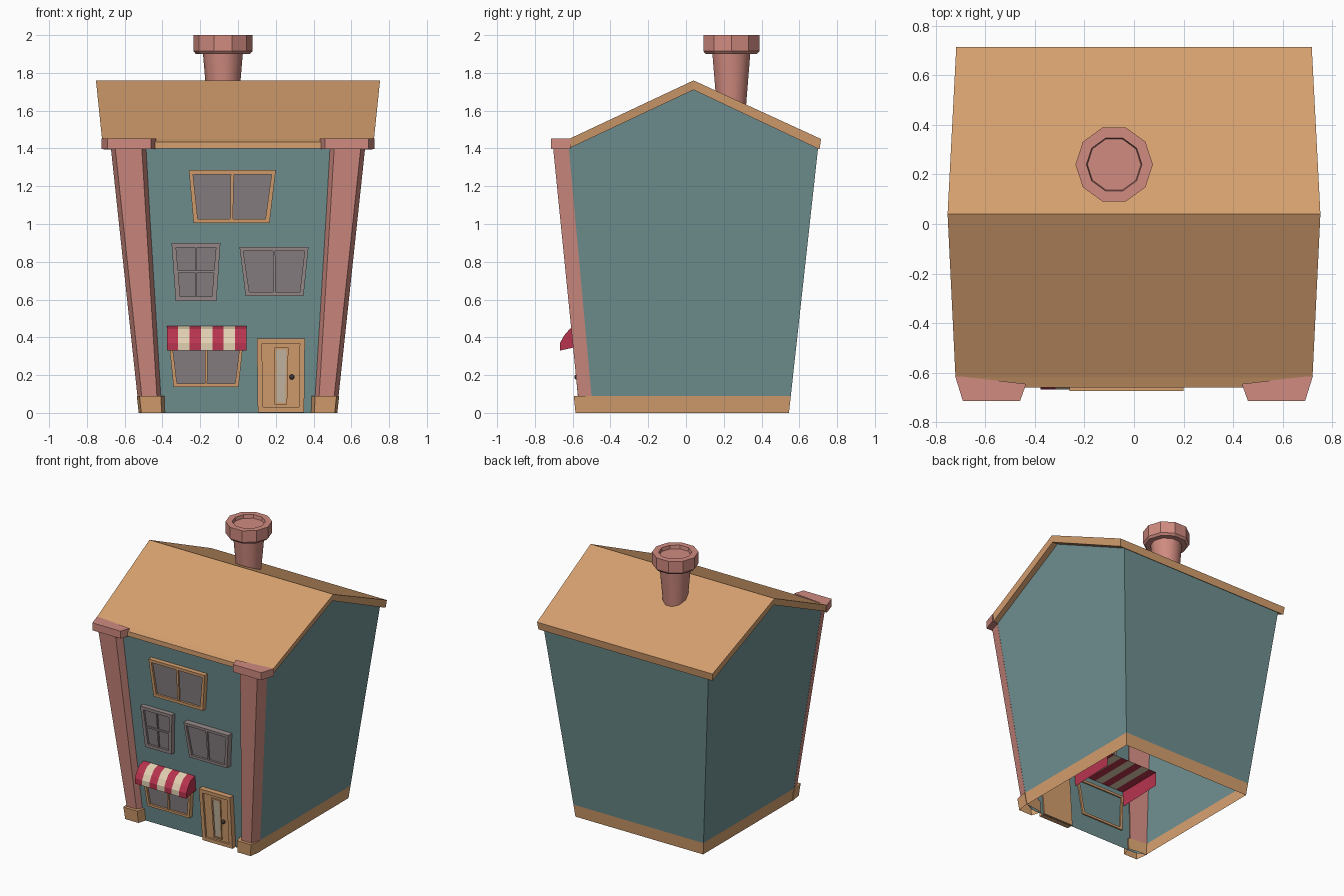
import bpy, bmesh, math

if "Cube" in bpy.data.objects:
    bpy.data.objects.remove(bpy.data.objects["Cube"])

def srgb(r, g, b):
    f = lambda c: c / 12.92 if c <= 0.04045 else ((c + 0.055) / 1.055) ** 2.4
    return (f(r / 255), f(g / 255), f(b / 255), 1)

def material(name, *rgb):
    m = bpy.data.materials.new(name)
    m.diffuse_color = srgb(*rgb)
    m.use_nodes = True
    m.node_tree.nodes["Principled BSDF"].inputs["Base Color"].default_value = m.diffuse_color
    return m

TEAL = material("teal wall", 112, 144, 145)
WOOD = material("light wood", 214, 160, 111)
PINK = material("pink plaster", 208, 139, 128)
GLASS = material("grey glass", 137, 128, 132)
GREY = material("grey frame", 152, 139, 138)
RED = material("awning red", 184, 52, 78)
CREAM = material("awning cream", 226, 208, 178)
PANE = material("door pane", 200, 184, 164)
DARK = material("dark knob", 62, 54, 56)

def build(name, verts, faces, mats, index=None, fix=True):
    me = bpy.data.meshes.new(name)
    me.from_pydata(verts, [], faces)
    for m in mats:
        me.materials.append(m)
    if index:
        for p in me.polygons:
            p.material_index = index[p.index]
    if fix:
        bm = bmesh.new()
        bm.from_mesh(me)
        bmesh.ops.recalc_face_normals(bm, faces=bm.faces)
        bm.to_mesh(me)
        bm.free()
    ob = bpy.data.objects.new(name, me)
    bpy.context.collection.objects.link(ob)
    return ob

def bands(n, levels):
    return [(l * n + i, l * n + (i + 1) % n, (l + 1) * n + (i + 1) % n, (l + 1) * n + i)
            for l in range(levels - 1) for i in range(n)]

# flaring outline of the house at height z
half_w = lambda z: 0.522 + 0.107 * z
back = lambda z: 0.545 + 0.11 * z
front = lambda z: -0.525 - 0.089 * z
side_front = lambda z: -0.492 - 0.0916 * z
pillar_front = lambda z: -0.563 - 0.1 * z

# walls: open shell, wood skirting on the sides and back
verts = []
for z in (0, 0.09, 1.4):
    w, b, f, s = half_w(z), back(z), front(z), side_front(z)
    verts += [(w, s, z), (w, b, z), (-w, b, z), (-w, s, z), (-w + 0.07, f, z), (w - 0.07, f, z)]
faces = bands(6, 3)
verts += [(0.703, 0.04, 1.71), (-0.703, 0.04, 1.71)]
faces += [(12, 13, 18), (14, 15, 19)]
build("walls", verts, faces, [TEAL, WOOD], [1 if i < 3 else 0 for i in range(len(faces))], fix=False)

# roof slab with a front fascia
prof = [(-0.66, 1.40, 0.69), (-0.66, 1.435, 0.695), (-0.62, 1.45, 0.72), (0.04, 1.76, 0.752),
        (0.715, 1.45, 0.717), (0.707, 1.395, 0.712), (0.04, 1.71, 0.745), (-0.62, 1.40, 0.71)]
verts = [(s * x, y, z) for s in (-1, 1) for y, z, x in prof]
faces = bands(8, 2)
for o in (0, 8):
    faces += [tuple(o + i for i in q) for q in ((0, 1, 2, 7), (2, 3, 6, 7), (3, 4, 5, 6))]
build("roof", verts, faces, [WOOD])

# corner pillars with base and cap
def pillar_part(name, s, rings, mat, open_bottom=False):
    verts = [(s * x, y, z) for z, ring in rings for x, y in ring]
    faces = bands(4, 2) + [(4, 5, 6, 7)]
    if not open_bottom:
        faces.append((3, 2, 1, 0))
    build(name, verts, faces, [mat])

def shaft_ring(z):
    inner = 0.424 + 0.061 * z
    return (z, [(half_w(z) + 0.001, side_front(z)), (half_w(z) - 0.022, pillar_front(z)),
                (inner, pillar_front(z)), (inner - 0.029, front(z) + 0.015)])

def base_ring(z):
    return (z, [(half_w(z) + 0.004, side_front(z)), (half_w(z) - 0.01, pillar_front(z) - 0.022),
                (0.405 + 0.03 * z, pillar_front(z) - 0.022), (0.383 + 0.03 * z, front(z) + 0.015)])

cap = [(0.722, -0.612), (0.69, -0.715), (0.46, -0.715), (0.435, -0.645)]
for s, side in ((-1, "left"), (1, "right")):
    pillar_part(side + "_pillar", s, [shaft_ring(0.09), shaft_ring(1.4)], PINK)
    pillar_part(side + "_pillar_base", s, [base_ring(0), base_ring(0.09)], WOOD, True)
    pillar_part(side + "_pillar_cap", s, [(1.397, cap), (1.452, cap)], PINK)

# chimney pieces turned from a profile
def lathe(name, prof, n, smooth=False):
    verts = [(-0.08 + r * math.cos(2 * math.pi * i / n), 0.24 + r * math.sin(2 * math.pi * i / n), z)
             for r, z in prof for i in range(n)]
    k = len(prof)
    faces = bands(n, k) + [tuple(range(n))[::-1], tuple(range((k - 1) * n, k * n))]
    ob = build(name, verts, faces, [PINK])
    if smooth:
        for p in ob.data.polygons:
            p.use_smooth = len(p.vertices) == 4

lathe("chimney_shaft", [(0.078, 1.58), (0.107, 1.92)], 10, True)
lathe("chimney_cap", [(0.09, 1.9), (0.143, 1.9), (0.156, 1.915), (0.156, 2.0), (0.112, 2.0), (0.108, 1.975)], 10)

# plates lying on the sloping front wall, corners given as (x, z)
def prisms(name, quads, d0, d1, mat):
    verts, faces = [], []
    for q in quads:
        o = len(verts)
        verts += [(x, front(z) - d, z) for d in (d0, d1) for x, z in q]
        faces += [tuple(o + i for i in f) for f in bands(4, 2) + [(3, 2, 1, 0), (4, 5, 6, 7)]]
    build(name, verts, faces, [mat])

def trapezoid(bl, br, zb, tl, tr, zt):
    return [(bl, zb), (br, zb), (tr, zt), (tl, zt)]

def at(q, u, v):
    x0, x1 = q[0][0] + (q[1][0] - q[0][0]) * u, q[3][0] + (q[2][0] - q[3][0]) * u
    return (x0 + (x1 - x0) * v, q[0][1] + (q[2][1] - q[0][1]) * v)

def shrink(q, w):
    return [(x + sx * w, z + sz * w) for (x, z), (sx, sz) in zip(q, ((1, 1), (-1, 1), (-1, -1), (1, -1)))]

def frame(name, q, w, d, mat):
    inner = shrink(q, w)
    prisms(name, [[q[i], q[(i + 1) % 4], inner[(i + 1) % 4], inner[i]] for i in range(4)], -0.01, d, mat)
    return inner

def window(name, q, w, d, mat, cross=False):
    inner = frame(name + "_frame", q, w, d, mat)
    prisms(name + "_glass", [inner], d - 0.022, d - 0.015, GLASS)
    bars = [[at(inner, u, v) for u, v in ((0.48, 0), (0.52, 0), (0.52, 1), (0.48, 1))]]
    prisms(name + "_upright", bars, d - 0.016, d - 0.004, mat)
    if cross:
        bars = [[at(inner, u, v) for u, v in ((0, 0.48), (1, 0.48), (1, 0.53), (0, 0.53))]]
        prisms(name + "_crossbar", bars, d - 0.016, d - 0.006, mat)

window("top_window", trapezoid(-0.235, 0.167, 1.005, -0.26, 0.2, 1.285), 0.022, 0.035, WOOD)
window("middle_left_window", trapezoid(-0.33, -0.114, 0.593, -0.352, -0.093, 0.9), 0.024, 0.035, GREY, True)
window("middle_right_window", trapezoid(0.04, 0.347, 0.62, 0.008, 0.373, 0.878), 0.02, 0.045, GREY)
window("shop_window", trapezoid(-0.341, 0.003, 0.138, -0.371, 0.033, 0.42), 0.018, 0.035, WOOD)

# door: frame, leaf, pane and knob
inner = frame("door_frame", trapezoid(0.105, 0.35, 0.003, 0.1, 0.354, 0.395), 0.027, 0.04, WOOD)
prisms("door_leaf", [inner], -0.01, 0.025, WOOD)
pane = trapezoid(0.204, 0.25, 0.055, 0.202, 0.257, 0.335)
prisms("door_pane", [pane], 0.02, 0.028, PANE)
frame("door_pane_rim", shrink(pane, -0.01), 0.01, 0.034, WOOD)
bpy.ops.mesh.primitive_uv_sphere_add(segments=10, ring_count=6, radius=0.014,
                                     location=(0.285, front(0.19) - 0.036, 0.19))
knob = bpy.context.object
knob.name = "door_knob"
knob.data.materials.append(DARK)

# striped awning sheet with red ends
prof = [(-0.22, 0.462), (-0.57, 0.46), (-0.615, 0.445), (-0.645, 0.41), (-0.667, 0.37), (-0.667, 0.33)]
n, k = 7, len(prof)
verts = [(-0.377 + 0.422 * i / n, y, z) for i in range(n + 1) for y, z in prof]
faces, index = [], []
for i in range(n):
    for j in range(k - 1):
        a = i * k + j
        faces.append((a, a + 1, a + k + 1, a + k))
        index.append(i % 2)
for i in (0, n):
    o = len(verts)
    x = verts[i * k][0]
    verts += [(x, -0.60, 0.345), (x, -0.22, 0.36)]
    loop = tuple(range(i * k, i * k + k)) + (o, o + 1)
    faces.append(loop[::-1] if i == 0 else loop)
    index.append(0)
build("awning", verts, faces, [RED, CREAM], index)
